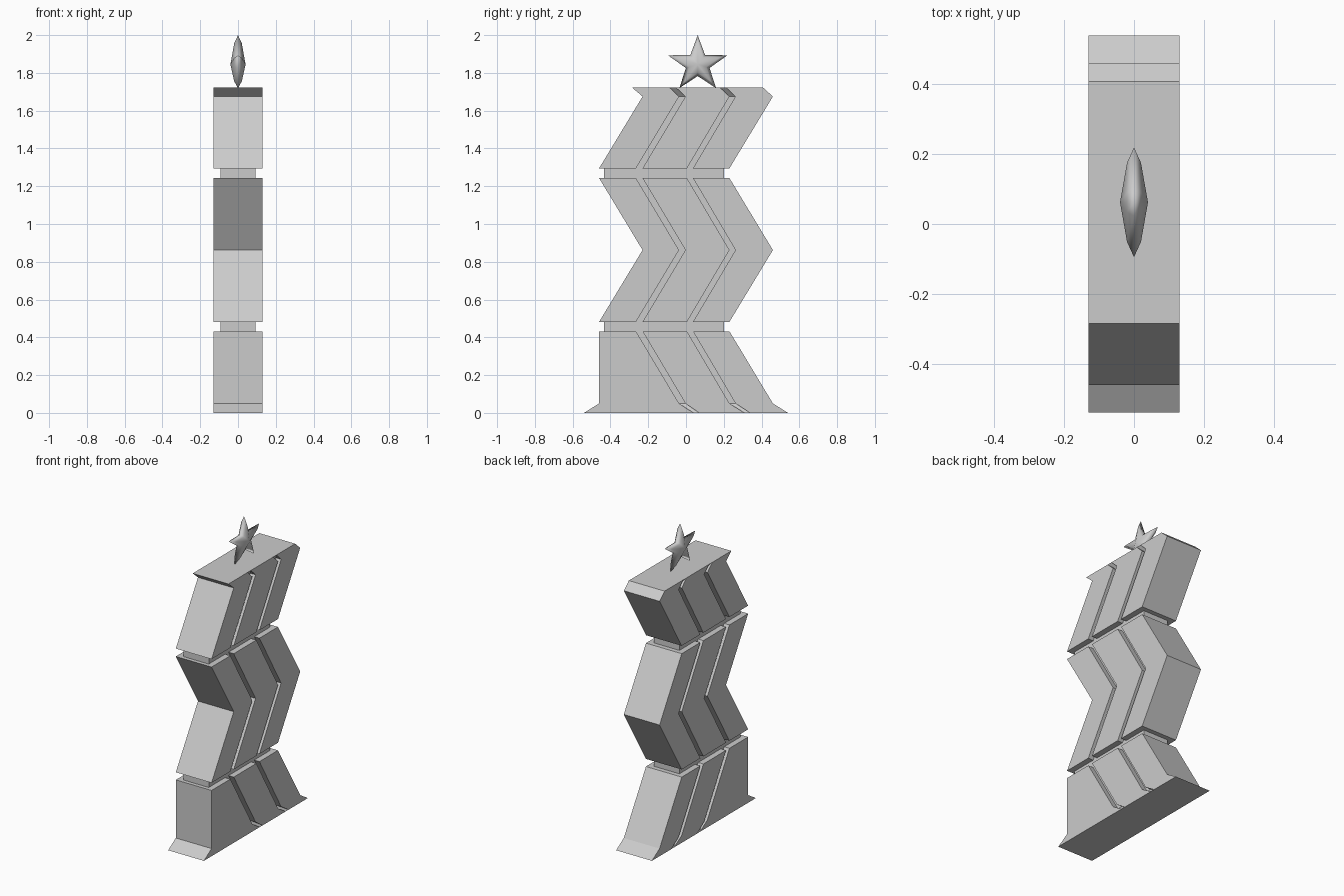
import bpy, bmesh, math

cube = bpy.data.objects.get("Cube")
if cube:
    bpy.data.objects.remove(cube, do_unlink=True)

grey = bpy.data.materials.new("light grey")
grey.use_nodes = True
COLOUR = (0.6, 0.6, 0.6, 1)
grey.diffuse_color = COLOUR
grey.node_tree.nodes["Principled BSDF"].inputs["Base Color"].default_value = COLOUR


def finish(name, bm, smooth=False):
    bmesh.ops.recalc_face_normals(bm, faces=bm.faces)
    mesh = bpy.data.meshes.new(name)
    bm.to_mesh(mesh)
    bm.free()
    mesh.materials.append(grey)
    for p in mesh.polygons:
        p.use_smooth = smooth
    obj = bpy.data.objects.new(name, mesh)
    bpy.context.collection.objects.link(obj)
    return obj


def stack(name, rows):
    """Loft rectangles; each row is (z, front y, back y, half width)."""
    bm = bmesh.new()
    rings = [[bm.verts.new(c) for c in ((-w, f, z), (w, f, z), (w, b, z), (-w, b, z))]
             for z, f, b, w in rows]
    for lo, hi in zip(rings, rings[1:]):
        for i in range(4):
            j = (i + 1) % 4
            bm.faces.new((lo[i], lo[j], hi[j], hi[i]))
    bm.faces.new(rings[0])
    bm.faces.new(rings[-1])
    return finish(name, bm)


WIDE, NARROW = 0.13, 0.092
# Zigzag slabs: each level is z followed by (front, back) of the three slabs
REST = ((-0.46, -0.265), (-0.23, 0.005), (0.037, 0.23))
LEAN = ((-0.23, -0.037), (-0.003, 0.23), (0.262, 0.46))
FOOT = ((-0.54, 0.04), (0.07, 0.31), (0.34, 0.54))
CROWN = ((-0.285, -0.087), (-0.053, 0.18), (0.214, 0.408))
BASE = ((-0.46, -0.037),) + LEAN[1:]
tiers = {
    "lower": ((0, FOOT), (0.05, BASE), (0.432, REST)),
    "middle": ((0.482, REST), (0.862, LEAN), (1.243, REST)),
    "upper": ((1.295, REST), (1.675, LEAN), (1.722, CROWN)),
}
for tier, levels in tiers.items():
    for i, place in enumerate(("front", "centre", "back")):
        stack(f"{tier}_{place}_slab", [(z, *s[i], WIDE) for z, s in levels])

# Recessed core that shows in the grooves and gaps, flared at both ends
stack("core", [
    (0, -0.5, 0.5, WIDE), (0.05, -0.435, 0.43, NARROW),
    (0.432, -0.435, 0.2, NARROW), (0.482, -0.435, 0.2, NARROW),
    (0.862, -0.205, 0.43, NARROW),
    (1.243, -0.435, 0.2, NARROW), (1.295, -0.435, 0.2, NARROW),
    (1.675, -0.205, 0.43, NARROW), (1.722, -0.26, 0.38, WIDE)])

# Puffed five-pointed star on top
bm = bmesh.new()


def star_ring(x, scale):
    ring = []
    for k in range(10):
        a = math.pi * k / 5
        r = scale * (1 if k % 2 == 0 else 0.4)
        ring.append(bm.verts.new((x, 0.062 + 0.165 * r * math.sin(a),
                                  1.845 + 0.155 * r * math.cos(a))))
    return ring


rings = [star_ring(x, s) for x, s in ((-0.02, 0.72), (0, 1), (0.02, 0.72))]
for lo, hi in zip(rings, rings[1:]):
    for i in range(10):
        j = (i + 1) % 10
        bm.faces.new((lo[i], lo[j], hi[j], hi[i]))
for ring, x in ((rings[0], -0.04), (rings[-1], 0.04)):
    centre = bm.verts.new((x, 0.062, 1.845))
    for i in range(10):
        bm.faces.new((ring[i], ring[(i + 1) % 10], centre))
finish("star", bm, smooth=True)
